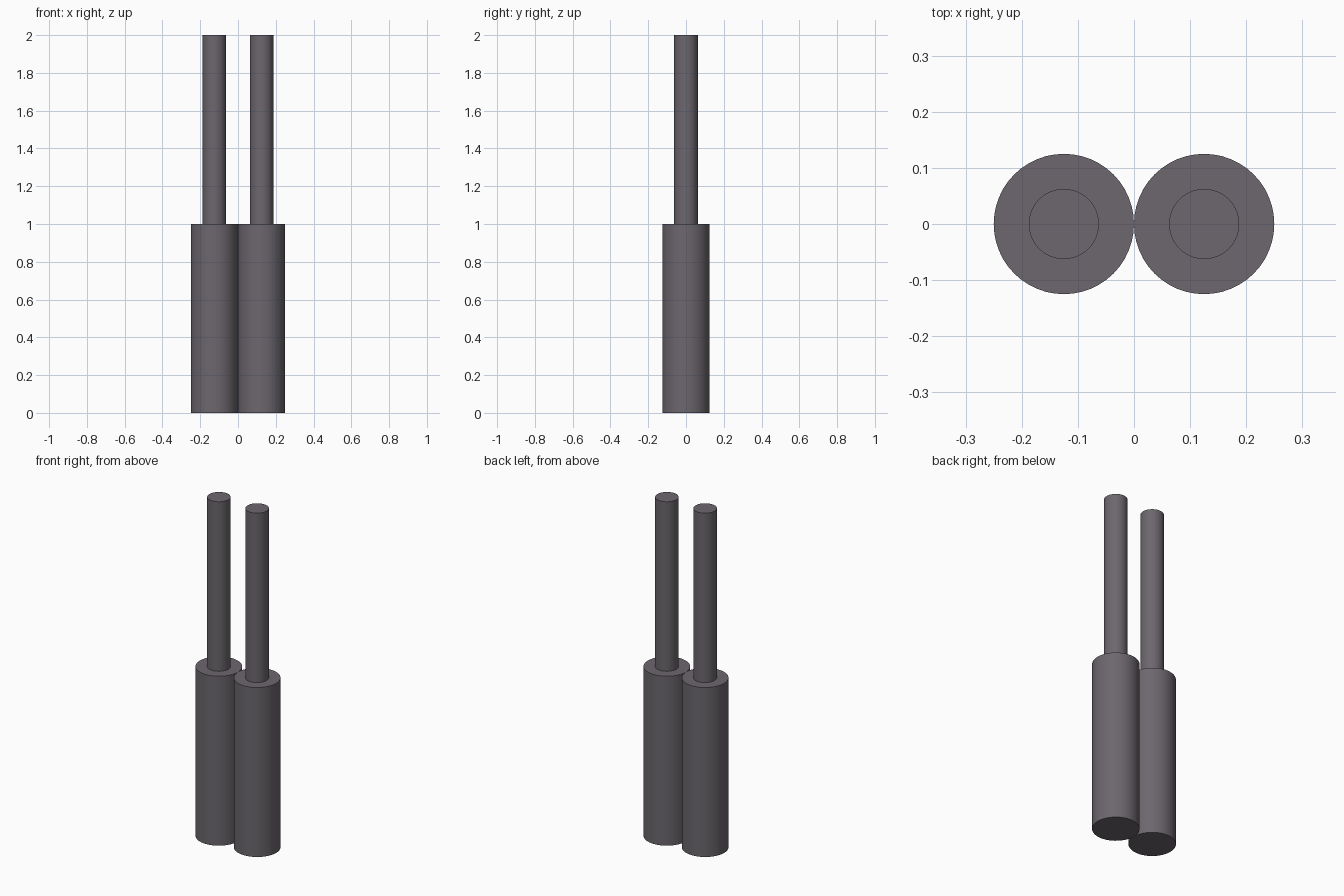
import bpy
import math

if "Cube" in bpy.data.objects:
    bpy.data.objects.remove(bpy.data.objects["Cube"])

# Single dark grey colour
grey = bpy.data.materials.new("dark_grey")
grey.diffuse_color = (0.15, 0.135, 0.155, 1.0)
grey.use_nodes = True
grey.node_tree.nodes["Principled BSDF"].inputs["Base Color"].default_value = grey.diffuse_color


def cylinder(name, x, radius, bottom, top):
    bpy.ops.mesh.primitive_cylinder_add(
        vertices=48, radius=radius, depth=top - bottom,
        location=(x, 0, (bottom + top) / 2))
    obj = bpy.context.object
    obj.name = name
    obj.data.materials.append(grey)
    bpy.ops.object.shade_smooth_by_angle(angle=math.radians(30))


# Two touching barrels, each with a thin rod rising from its centre
for side, x in (("left", -0.125), ("right", 0.125)):
    cylinder(side + "_barrel", x, 0.125, 0.0, 1.0)
    cylinder(side + "_rod", x, 0.0625, 1.0, 2.0)
